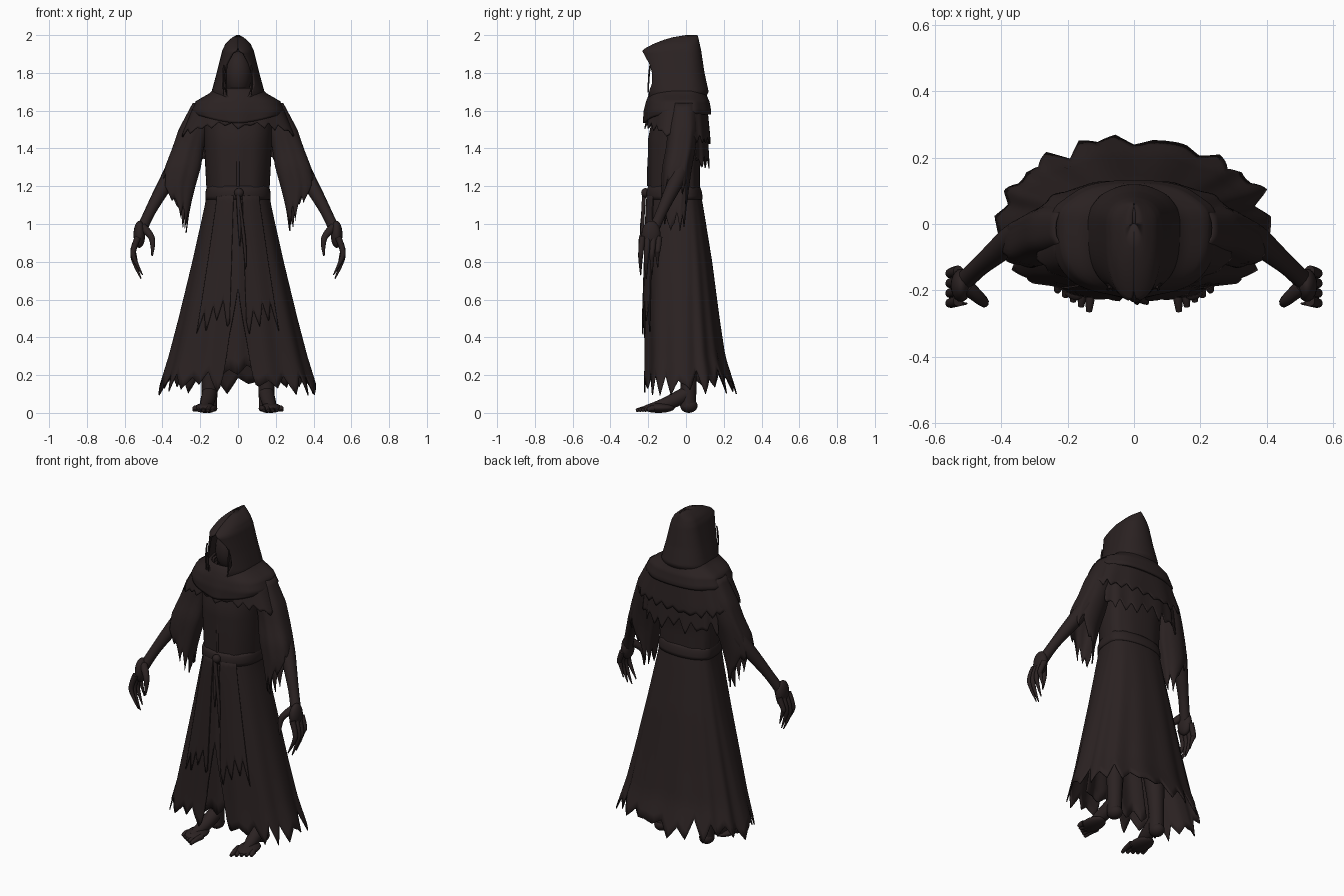
import bpy, bmesh, math, random
from mathutils import Vector

if "Cube" in bpy.data.objects:
    bpy.data.objects.remove(bpy.data.objects["Cube"])

random.seed(7)
TAU = 2 * math.pi

cloth_mat = bpy.data.materials.new("dark_brown")
cloth_mat.use_nodes = True
COLOR = (0.024, 0.016, 0.016, 1)
cloth_mat.diffuse_color = COLOR
bsdf = cloth_mat.node_tree.nodes["Principled BSDF"]
bsdf.inputs["Base Color"].default_value = COLOR
bsdf.inputs["Roughness"].default_value = 0.9


def finish(obj):
    if not obj.data.materials:
        obj.data.materials.append(cloth_mat)
    bpy.ops.object.select_all(action="DESELECT")
    obj.select_set(True)
    bpy.context.view_layer.objects.active = obj
    if obj.type == "CURVE":
        bpy.ops.object.convert(target="MESH")
    bpy.ops.object.shade_smooth_by_angle(angle=math.radians(50))
    return obj


def sample(profile, z):
    """Interpolate a profile of rows sorted from high z to low z."""
    if z >= profile[0][0]:
        return profile[0][1:]
    for p, q in zip(profile, profile[1:]):
        if z >= q[0]:
            t = (p[0] - z) / (p[0] - q[0])
            return [a + (b - a) * t for a, b in zip(p[1:], q[1:])]
    return profile[-1][1:]


def ragged(teeth, amp):
    """Irregular zigzag around the circle, between zero and amp."""
    vals = [amp * (0.5 * random.random() + 0.5 * (k % 2)) for k in range(teeth)]

    def f(a):
        s = (a % TAU) / TAU * teeth
        k = int(s)
        return vals[k % teeth] + (vals[(k + 1) % teeth] - vals[k % teeth]) * (s - k)
    return f


def cloth(name, profile, top, hem, start=0, end=TAU, cols=96, rows=14,
          pleat=0.0, folds=13, opening=None, side=1, thick=0.006):
    """Draped shell. Rows: z, half width, front depth, back depth, centre x, centre y.
    Angle zero faces the front and grows towards the left."""
    closed = opening is None and end - start > TAU - 0.01
    bm = bmesh.new()
    grid = []
    for r in range(rows + 1):
        v = r / rows
        line = []
        for c in range(cols if closed else cols + 1):
            t = c / cols
            a = start + (end - start) * t
            z = top + (hem(a) - top) * v
            if opening:
                o = opening(z)
                a = o + (TAU - 2 * o) * t
            w, f, b, *centre = sample(profile, z)
            cx, cy = centre if centre else (0, 0)
            k = 1 + pleat * v * math.cos(folds * a + math.sin(3 * a))
            ca = math.cos(a)
            y = -f * abs(ca) ** 0.65 if ca > 0 else b * abs(ca) ** 0.9
            line.append(bm.verts.new((side * (cx + w * k * math.sin(a)), cy + y * k, z)))
        grid.append(line)
    for up, low in zip(grid, grid[1:]):
        n = len(up)
        for c in range(n if closed else n - 1):
            d = (c + 1) % n
            bm.faces.new((up[c], low[c], low[d], up[d]))
    if side < 0:
        bmesh.ops.reverse_faces(bm, faces=bm.faces[:])
    mesh = bpy.data.meshes.new(name)
    bm.to_mesh(mesh)
    bm.free()
    obj = bpy.data.objects.new(name, mesh)
    bpy.context.collection.objects.link(obj)
    if thick:
        mod = obj.modifiers.new("thickness", "SOLIDIFY")
        mod.thickness = thick
    return finish(obj)


def tube(name, points, side=1):
    """Smooth tapered limb through (x, y, z, radius) points."""
    cu = bpy.data.curves.new(name, "CURVE")
    cu.dimensions = "3D"
    cu.bevel_depth, cu.bevel_resolution, cu.resolution_u = 1, 3, 6
    cu.use_fill_caps = True
    sp = cu.splines.new("NURBS")
    sp.points.add(len(points) - 1)
    for p, (x, y, z, r) in zip(sp.points, points):
        p.co, p.radius = (side * x, y, z, 1), r
    sp.order_u = min(3, len(points))
    sp.use_endpoint_u = True
    obj = bpy.data.objects.new(name, cu)
    bpy.context.collection.objects.link(obj)
    return finish(obj)


def ball(name, loc, scale, side=1):
    bpy.ops.mesh.primitive_uv_sphere_add(segments=20, ring_count=12, radius=1,
                                         location=(side * loc[0], loc[1], loc[2]))
    obj = bpy.context.object
    obj.name, obj.scale = name, scale
    return finish(obj)


def off_front(a):
    return min(a % TAU, TAU - a % TAU)


# Robe skirt with a slit at the front
SKIRT = [(1.2, .16, .195, .07), (1.1, .175, .205, .09), (.8, .24, .215, .14),
         (.5, .31, .225, .18), (.3, .36, .225, .21), (.08, .425, .23, .28)]
skirt_tips = ragged(46, .15)
cloth("robe_skirt", SKIRT, 1.2,
      lambda a: .09 + skirt_tips(a) + .55 * max(0, 1 - off_front(a) / .22),
      cols=184, rows=22, pleat=.025)

# Inner robe behind the slit
INNER = [(z, w * .85, f * .86, b * .8) for z, w, f, b in SKIRT]
inner_tips = ragged(40, .08)
cloth("inner_robe", INNER, 1.15, lambda a: .18 + inner_tips(a), -.75, .75, cols=40, pleat=.03)

# Torn front panels over the skirt
PANEL = [(z, w * 1.02, f * 1.05, b) for z, w, f, b in SKIRT]
for side, label in ((1, "left"), (-1, "right")):
    panel_tips = ragged(70, .2)
    cloth(label + "_front_panel", PANEL, 1.17, lambda a: .4 + panel_tips(a),
          .14, .72, cols=40, side=side, pleat=.01)

# Torso and belt
TORSO = [(1.68, .1, .13, .08), (1.6, .19, .17, .1), (1.45, .18, .2, .095),
         (1.3, .172, .2, .075), (1.14, .163, .198, .075)]
cloth("robe_torso", TORSO, 1.68, lambda a: 1.14, pleat=.012, folds=9, cols=64)
BELT = [(1.2, .163, .2, .073), (1.17, .173, .212, .085), (1.13, .173, .208, .088)]
cloth("belt", BELT, 1.2, lambda a: 1.13, cols=64, rows=4)
ball("belt_knot", (.005, -.215, 1.165), (.025, .022, .025))
for i, (x, low) in enumerate(((.01, .88), (.04, .76))):
    tube(f"belt_cord_{i + 1}", [(0, -.222, 1.16, .011), (x * .4, -.228, 1.05, .009),
                                (x, -.236, low + .1, .01), (x, -.24, low, .003)])
# Centre seam of the chest
tube("chest_seam", [(0, -.16, 1.56, .008), (0, -.198, 1.45, .009), (0, -.2, 1.2, .008)])

# Shoulder cape with ragged hem, back tatters and the rolled cowl
CAPE = [(1.7, .11, .15, .08), (1.66, .2, .18, .1), (1.61, .245, .2, .115),
        (1.47, .305, .222, .13), (1.3, .32, .225, .14)]
cape_tips = ragged(50, .05)
cloth("shoulder_cape", CAPE, 1.7,
      lambda a: 1.44 + cape_tips(a) + .06 * max(0, math.cos(a)) - .03 * max(0, -math.cos(a)),
      cols=150, pleat=.02, folds=11)
TATTER = [(z, w * .85, f, b * .9) for z, w, f, b in CAPE]
back_tips = ragged(44, .1)
cloth("back_tatters", TATTER, 1.6, lambda a: 1.29 + back_tips(a),
      math.pi * .62, math.pi * 1.38, cols=66, pleat=.03)
COWL = [(1.74, .1, .16, .07), (1.69, .155, .195, .105), (1.65, .225, .21, .125),
        (1.6, .25, .222, .135), (1.52, .22, .226, .13)]
cloth("cowl", COWL, 1.72, lambda a: 1.58 - .045 * max(0, math.cos(a)) ** 3,
      pleat=.015, folds=7, cols=80, thick=.014)

# Hood with an arched opening
HOOD = [(2.0, .008, .0, .06), (1.985, .035, .09, .066), (1.955, .066, .17, .072),
        (1.92, .083, .235, .08), (1.8, .113, .222, .098), (1.7, .14, .215, .12),
        (1.66, .138, .205, .1), (1.6, .12, .2, .09)]
GAP = [(1.93, 0), (1.9, .032), (1.85, .062), (1.8, .078), (1.74, .086), (1.68, .062), (1.63, 0)]


def hood_gap(z):
    return math.asin(min(.9, sample(GAP, z)[0] / sample(HOOD, z)[0]))


cloth("hood", HOOD, 2.0, lambda a: 1.61 + .06 * (1 - math.cos(a)) / 2,
      cols=72, rows=32, opening=hood_gap, thick=.012)
ball("hood_tip", (0, .03, 1.985), (.016, .036, .012))
ball("shadowed_face", (0, -.085, 1.79), (.074, .085, .125))
for i, x in enumerate((-.075, -.06, .07)):
    tube(f"hood_thread_{i + 1}", [(x, -.19, 1.84, .004), (x * 1.1, -.2, 1.77, .006),
                                  (x, -.2, 1.68, .002)])

# Sleeves, arms, hands, legs and feet
SLEEVE = [(1.64, .05, .06, .06, .19, -.01), (1.5, .08, .085, .07, .235, -.01),
          (1.4, .084, .085, .07, .265, -.02), (1.3, .096, .085, .07, .292, -.04),
          (1.2, .09, .08, .065, .315, -.05), (1.08, .05, .07, .06, .305, -.06),
          (.93, .025, .06, .05, .3, -.06)]
for side, label in ((1, "left"), (-1, "right")):
    tips = ragged(18, .13)
    cloth(label + "_sleeve", SLEEVE, 1.64,
          lambda a: .94 + tips(a) + .22 * max(0, math.sin(a)) + .04 * abs(math.cos(a)),
          cols=72, pleat=.04, folds=6, side=side)
    tube(label + "_arm", [(.22, 0, 1.55, .05), (.28, -.01, 1.4, .05), (.35, -.03, 1.27, .046),
                          (.42, -.09, 1.15, .036), (.48, -.14, 1.04, .027),
                          (.515, -.175, .96, .03)], side)
    ball(label + "_palm", (.522, -.185, .945), (.031, .05, .072), side)
    tube(label + "_thumb", [(.505, -.19, .98, .024), (.465, -.225, .95, .019),
                            (.448, -.24, .9, .015), (.455, -.245, .83, .004)], side)
    for i in range(4):
        y, drop = -.232 + .03 * i, (.02, 0, .02, .06)[i]
        tube(f"{label}_finger_{i + 1}",
             [(.53, y, .93, .017), (.56, y - .006, .86, .015), (.55, y - .01, .79 + drop, .012),
              (.505 + .008 * i, y - .008, .71 + drop, .003)], side)
    tube(label + "_leg", [(.11, -.03, 1.0, .08), (.13, -.02, .6, .07), (.145, .005, .35, .058),
                          (.15, .015, .15, .04), (.152, .012, .03, .042)], side)
    ball(label + "_heel", (.152, .015, .038), (.042, .046, .038), side)
    tube(label + "_instep", [(.15, .015, .11, .04), (.158, -.05, .07, .042),
                             (.172, -.14, .035, .032), (.18, -.2, .024, .022)], side)
    ball(label + "_forefoot", (.174, -.145, .026), (.058, .085, .026), side)
    for i in range(5):
        x = .132 + .024 * i
        tube(f"{label}_toe_{i + 1}",
             [(x - .006, -.17, .024, .017), (x, -.22 + .008 * i, .026, .016),
              (x + .004, -.264 + .015 * i, .013, .009)], side)
